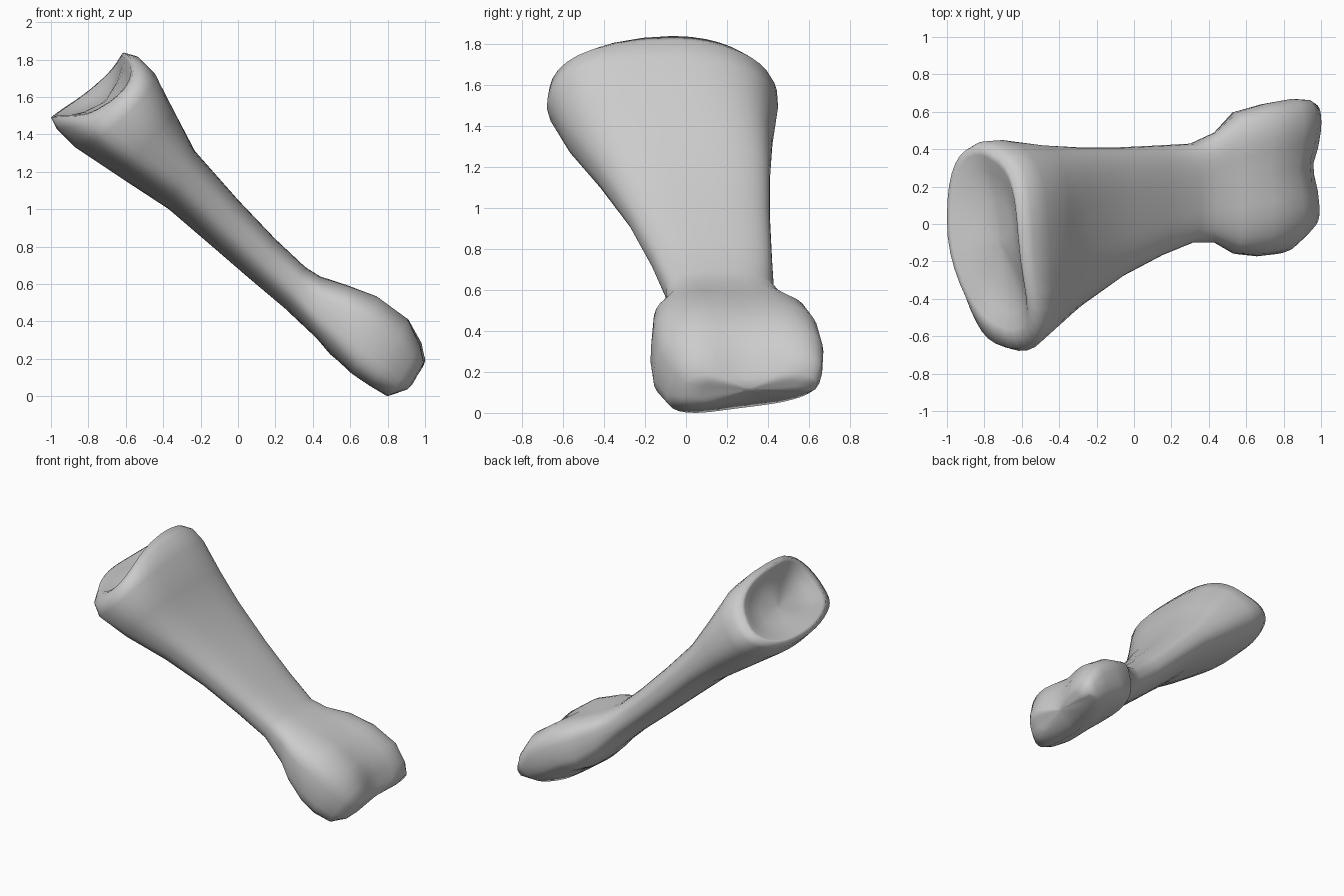
import bpy, bmesh, math
from mathutils import Vector

if "Cube" in bpy.data.objects:
    bpy.data.objects.remove(bpy.data.objects["Cube"])

SIDES = 36
AXIS = Vector((0.75, 0, -0.66))      # from the hollow upper end to the knuckle end

# Sections: dorsal x, z | palmar x, z | y min, y max | palmar skew in y
SECTIONS = [
    (-0.61, 1.84, -1.00, 1.49, -0.57, 0.39, 0.12),
    (-0.54, 1.82, -0.97, 1.43, -0.64, 0.43, 0.10),
    (-0.45, 1.73, -0.87, 1.33, -0.66, 0.44, 0.08),
    (-0.34, 1.52, -0.63, 1.17, -0.58, 0.42, 0.04),
    (-0.23, 1.31, -0.37, 1.00, -0.44, 0.41, 0.0),
    (0.00, 1.05, -0.16, 0.82, -0.28, 0.41, 0.0),
    (0.20, 0.84, 0.06, 0.63, -0.17, 0.42, 0.0),
    (0.36, 0.69, 0.25, 0.47, -0.10, 0.43, 0.0),
    (0.44, 0.64, 0.42, 0.31, -0.10, 0.49, 0.0),
    (0.58, 0.60, 0.50, 0.22, -0.16, 0.60, 0.0),
    (0.75, 0.54, 0.61, 0.12, -0.17, 0.64, -0.02),
    (0.92, 0.42, 0.70, 0.06, -0.15, 0.66, -0.04),
    (0.99, 0.29, 0.80, 0.00, -0.08, 0.65, -0.05),
    (1.01, 0.20, 0.90, 0.03, -0.02, 0.63, -0.03),
]


def power(v, n):
    return math.copysign(abs(v) ** (2 / n), v)


def section_ring(i, s):
    """Rounded box section between the dorsal and palmar points."""
    dx, dz, vx, vz, y0, y1, skew = s
    c = Vector(((dx + vx) / 2, (y0 + y1) / 2, (dz + vz) / 2))
    h = Vector(((dx - vx) / 2, 0, (dz - vz) / 2))
    pts = []
    for k in range(SIDES):
        a = math.tau * k / SIDES
        n = 2.9 if math.sin(a) > 0 else 2.2
        if i >= 8:
            n = 3.2
        u, v = power(math.cos(a), n), power(math.sin(a), n)
        p = c + h * v + Vector((0, u * (y1 - y0) / 2 - skew * v, 0))
        # the upper rim sits lower on its front side and dips a little at the back
        if i < 4:
            t = max(0, (0.0 - p.y) / 0.6)
            p += AXIS * (0.15, 0.10, 0.05, 0)[i] * t * t
            p -= h * 0.28 * t * t * (1 - v * v)
            b = max(0, p.y / 0.4)
            p += AXIS * (0.06, 0.04, 0.0, 0)[i] * b * b * (0.5 + 0.5 * v)
        # pulley groove between the two knuckles
        if i >= 9:
            g = math.exp(-((p.y - 0.29) / 0.15) ** 2)
            p.x -= 0.055 * g * (i - 8) / 5
            p -= h * v * (0.08 if v > 0 else 0.03) * g
        # the front knuckle reaches lower than the back one
        if i >= 10 and v < 0:
            p.z -= 0.12 * (p.y - 0.1) * v
        pts.append(p)
    return pts


def scaled(ring, s, push):
    c = sum(ring, Vector()) / len(ring)
    return [c + (p - c) * s + AXIS * push for p in ring]


body = [section_ring(i, s) for i, s in enumerate(SECTIONS)]
first, last = body[0], body[-1]
# shallow joint hollow at the upper end, rounded cap at the knuckle end
hollow = [scaled(first, s, d) for s, d in ((0.08, 0.08), (0.45, 0.07), (0.75, 0.04), (0.92, 0.005))]
cap = [scaled(last, s, d) for s, d in ((0.7, 0.01), (0.1, 0.012))]

# Loft all rings into one closed bone
bm = bmesh.new()
rings = [[bm.verts.new(p) for p in r] for r in hollow + body + cap]
for a, b in zip(rings, rings[1:]):
    for k in range(SIDES):
        j = (k + 1) % SIDES
        bm.faces.new((a[k], a[j], b[j], b[k]))
bm.faces.new(rings[0])
bm.faces.new(rings[-1])
bmesh.ops.recalc_face_normals(bm, faces=bm.faces)

# Stand on the ground
low = min(v.co.z for v in bm.verts)
bmesh.ops.translate(bm, verts=bm.verts, vec=(0, 0, -low))

mesh = bpy.data.meshes.new("finger_bone")
bm.to_mesh(mesh)
bm.free()
bone = bpy.data.objects.new("finger_bone", mesh)
bpy.context.collection.objects.link(bone)
for f in mesh.polygons:
    f.use_smooth = True
